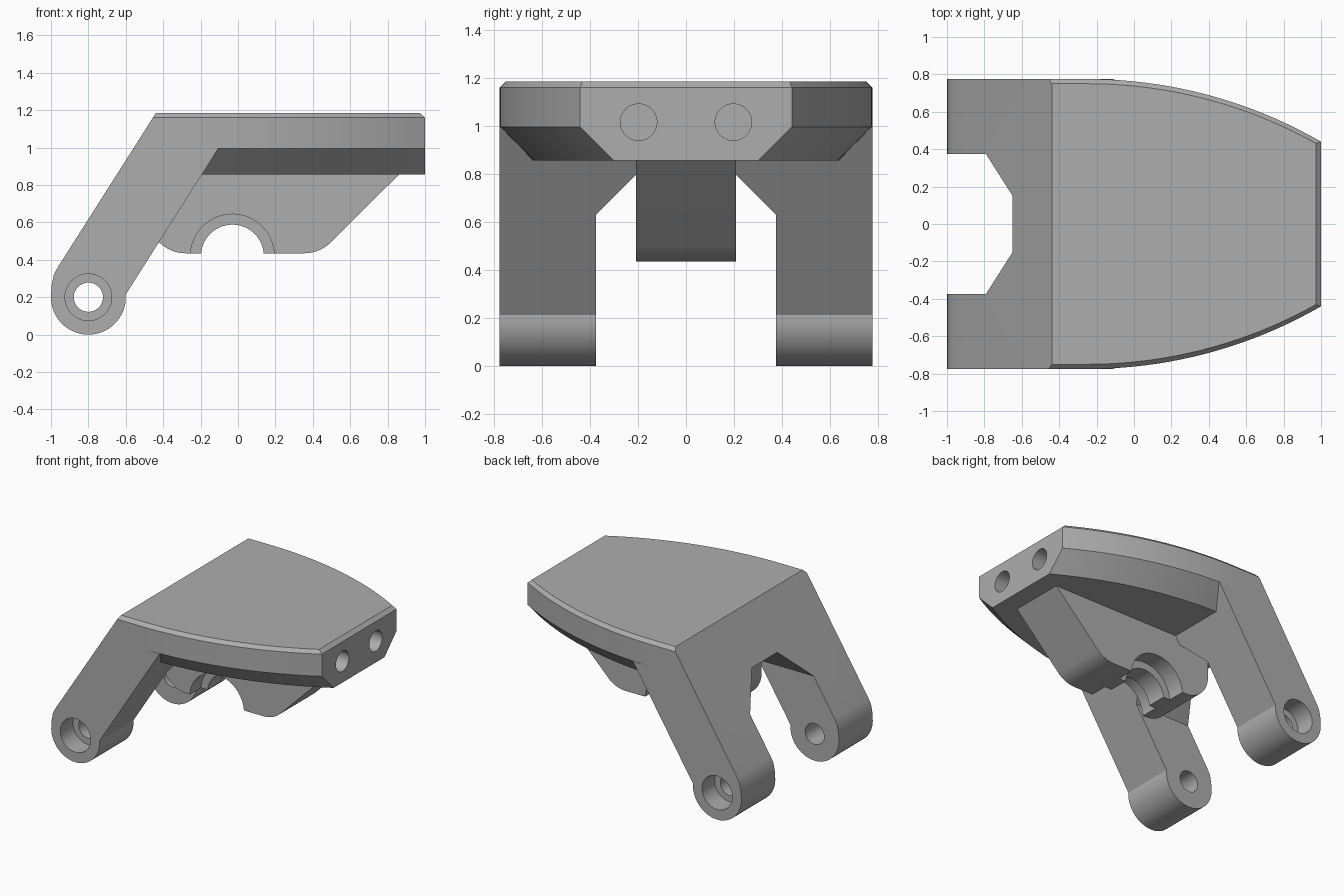
import bpy, bmesh, math
from math import cos, sin, pi, sqrt

cube = bpy.data.objects.get("Cube")
if cube:
    bpy.data.objects.remove(cube)

# One plain grey for the whole bracket
grey = bpy.data.materials.new("plain grey")
grey.use_nodes = True
COLOUR = (0.42, 0.42, 0.42, 1)
grey.diffuse_color = COLOUR
grey.node_tree.nodes["Principled BSDF"].inputs["Base Color"].default_value = COLOUR


def loft(name, rings):
    """Closed solid through matching rings of points."""
    bm = bmesh.new()
    loops = [[bm.verts.new(p) for p in ring] for ring in rings]
    n = len(loops[0])
    for a, b in zip(loops, loops[1:]):
        for i in range(n):
            j = (i + 1) % n
            bm.faces.new((a[i], a[j], b[j], b[i]))
    bm.faces.new(loops[0])
    bm.faces.new(loops[-1])
    bmesh.ops.recalc_face_normals(bm, faces=bm.faces)
    mesh = bpy.data.meshes.new(name)
    bm.to_mesh(mesh)
    bm.free()
    mesh.materials.append(grey)
    obj = bpy.data.objects.new(name, mesh)
    bpy.context.collection.objects.link(obj)
    return obj


def prism_y(name, profile, y0, y1):
    return loft(name, [[(x, y, z) for x, z in profile] for y in (y0, y1)])


def prism_x(name, profile, x0, x1):
    return loft(name, [[(x, y, z) for y, z in profile] for x in (x0, x1)])


def arc(cx, cz, r, start, end, steps):
    angles = [math.radians(start + (end - start) * i / steps) for i in range(steps + 1)]
    return [(cx + r * cos(a), cz + r * sin(a)) for a in angles]


def circle(cx, cz, r, steps=48):
    return arc(cx, cz, r, 0, 360, steps)[:-1]


def combine(target, other, operation):
    """Apply a boolean and drop the helper."""
    other.hide_render = True
    mod = target.modifiers.new(operation, "BOOLEAN")
    mod.operation = operation
    mod.solver = "EXACT"
    mod.object = other
    bpy.ops.object.select_all(action="DESELECT")
    target.select_set(True)
    bpy.context.view_layer.objects.active = target
    bpy.ops.object.modifier_apply(modifier=mod.name)
    bpy.data.objects.remove(other)


def slant(z):
    """x of the sloping leading face at height z."""
    return -0.97 + (z - 0.35) / 1.573


HALF, BULGE, START = 0.775, 2.5, -0.25
TOP, RIM, WAIST, UNDER = 1.185, 1.16, 0.995, 0.855


# Top plate: bowed sides, bevelled rim and undercut sides
def plate_ring(z, inset, end):
    x0 = slant(z)
    xs = [x0] + [START + (end - START) * i / 20 for i in range(21)]
    side = []
    for x in xs:
        bow = BULGE - sqrt(BULGE ** 2 - max(0, x - START) ** 2)
        side.append((x, HALF - bow - inset, z))
    return side + [(x, -y, z) for x, y, z in reversed(side)]


plate = loft("top_plate", [plate_ring(UNDER, 0.14, 1), plate_ring(WAIST, 0, 1),
                           plate_ring(RIM, 0, 1), plate_ring(TOP, 0.025, 0.972)])

# Sloping legs with rounded feet
PIVOT = (-0.8, 0.2)
leg_profile = [(slant(WAIST), WAIST), (slant(0.36), 0.36), (-0.985, 0.32), (-0.997, 0.26)]
leg_profile += arc(*PIVOT, 0.2, 180, 364, 40) + [(-0.105, WAIST)]
bracket = prism_y("bracket", leg_profile, -HALF, HALF)

# Opening between the legs with sloping gussets
opening = [(-0.375, -0.1), (-0.375, 0.63), (-0.15, UNDER),
           (0.15, UNDER), (0.375, 0.63), (0.375, -0.1)]
combine(bracket, prism_x("leg_opening", opening, -1.2, 0.5), "DIFFERENCE")

# Pivot holes with recesses on the outer faces
combine(bracket, prism_y("pivot_hole", circle(*PIVOT, 0.078), -1, 1), "DIFFERENCE")
for side in (-1, 1):
    recess = prism_y("pivot_recess", circle(*PIVOT, 0.125), side * (HALF - 0.15), side)
    combine(bracket, recess, "DIFFERENCE")

# Central saddle block with a stepped half-round seat
block_profile = [(-0.48, 0.9)] + arc(-0.28, 0.635, 0.2, 180, 270, 16)
block_profile += arc(0.355, 0.635, 0.2, 270, 315, 10) + [(0.86, UNDER), (0.86, 0.9)]
block = prism_y("saddle_block", block_profile, -0.207, 0.207)
SEAT = (-0.03, 0.42)
combine(block, prism_y("seat_bore", circle(*SEAT, 0.168, 64), -1, 1), "DIFFERENCE")
for side in (-1, 1):
    step = prism_y("seat_step", circle(*SEAT, 0.224, 64), side * 0.075, side)
    combine(block, step, "DIFFERENCE")

# Join the parts and drill the two end holes
combine(bracket, plate, "UNION")
combine(bracket, block, "UNION")
for side in (-1, 1):
    hole = prism_x("end_hole", circle(side * 0.197, 1.015, 0.076), 0.7, 1.1)
    combine(bracket, hole, "DIFFERENCE")

bpy.ops.object.select_all(action="DESELECT")
bracket.select_set(True)
bpy.context.view_layer.objects.active = bracket
bpy.ops.object.shade_smooth_by_angle(angle=math.radians(20))
